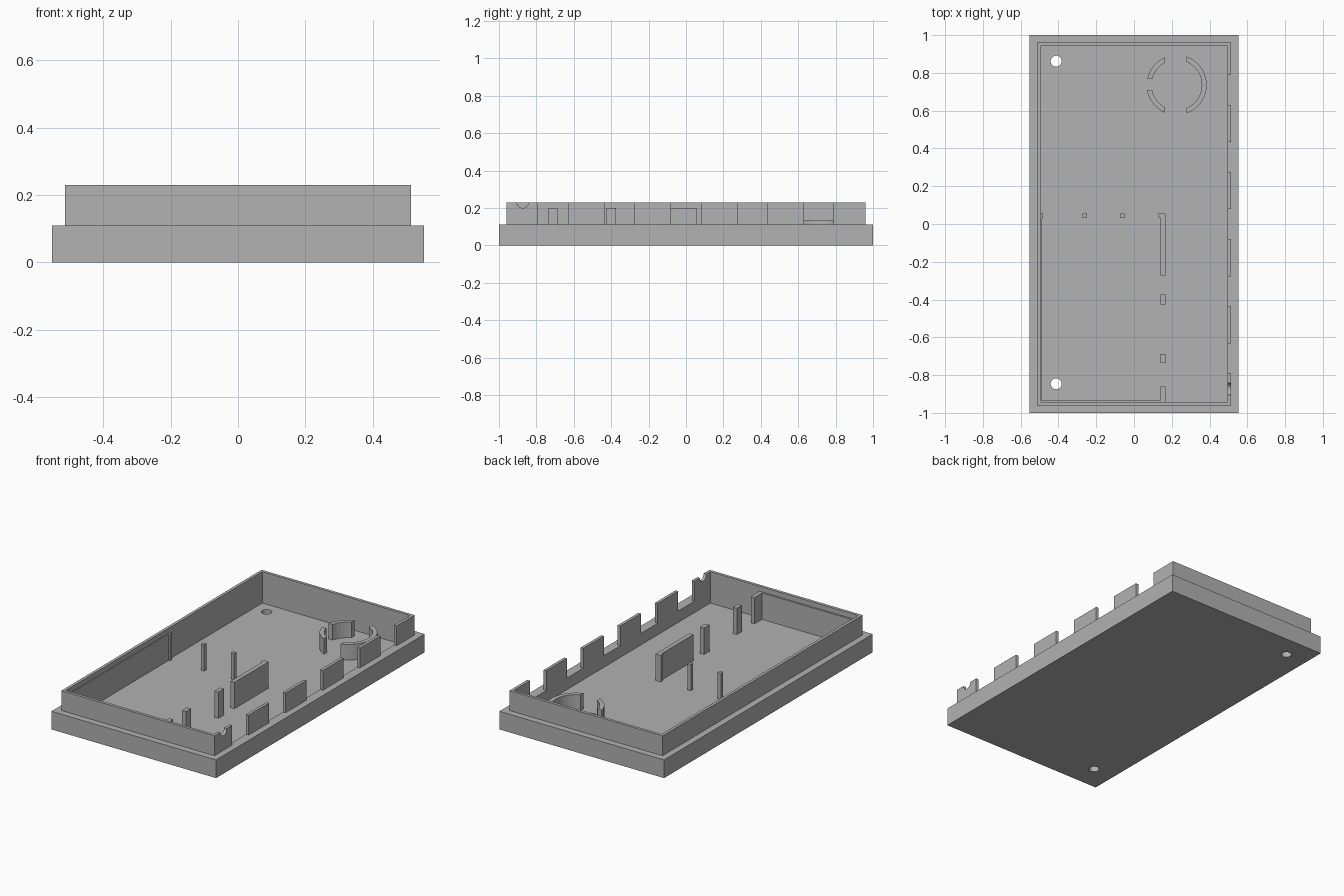
import bpy
import bmesh
import math

cube = bpy.data.objects.get("Cube")
if cube:
    bpy.data.objects.remove(cube, do_unlink=True)

grey = bpy.data.materials.new("plain grey")
grey.use_nodes = True
COLOUR = (0.445, 0.445, 0.445, 1)
grey.diffuse_color = COLOUR
grey.node_tree.nodes["Principled BSDF"].inputs["Base Color"].default_value = COLOUR

FLOOR, LEDGE, TOP = 0.04, 0.11, 0.23   # inside floor, outer step, rim top
SINK = FLOOR - 0.01                    # parts root slightly into the floor
POST_TOP = 0.2


def finish(name, bm):
    bmesh.ops.recalc_face_normals(bm, faces=bm.faces)
    mesh = bpy.data.meshes.new(name)
    bm.to_mesh(mesh)
    bm.free()
    mesh.materials.append(grey)
    obj = bpy.data.objects.new(name, mesh)
    bpy.context.collection.objects.link(obj)
    return obj


def loft(name, rings, closed=False):
    """Join equal-length point rings; cap the ends or close the loop."""
    bm = bmesh.new()
    loops = [[bm.verts.new(p) for p in ring] for ring in rings]
    n = len(loops[0])
    pairs = list(zip(loops, loops[1:]))
    if closed:
        pairs.append((loops[-1], loops[0]))
    else:
        bm.faces.new(loops[0])
        bm.faces.new(loops[-1])
    for a, b in pairs:
        for i in range(n):
            j = (i + 1) % n
            bm.faces.new((a[i], a[j], b[j], b[i]))
    return finish(name, bm)


def rect(x0, x1, y0, y1, z):
    return [(x0, y0, z), (x1, y0, z), (x1, y1, z), (x0, y1, z)]


def box(name, x0, x1, y0, y1, z0=SINK, z1=POST_TOP):
    return loft(name, [rect(x0, x1, y0, y1, z0), rect(x0, x1, y0, y1, z1)])


def circle(x, y, r, z, n=48):
    return [(x + r * math.cos(math.tau * i / n), y + r * math.sin(math.tau * i / n), z)
            for i in range(n)]


def cut(obj, cutters):
    """Subtract the cutters, bake the result and remove them."""
    for c in cutters:
        mod = obj.modifiers.new("cut", 'BOOLEAN')
        mod.operation = 'DIFFERENCE'
        mod.solver = 'EXACT'
        mod.object = c
    graph = bpy.context.evaluated_depsgraph_get()
    mesh = bpy.data.meshes.new_from_object(obj.evaluated_get(graph))
    obj.modifiers.clear()
    obj.data = mesh
    for c in cutters:
        bpy.data.objects.remove(c, do_unlink=True)


# Tray: stepped outer wall, thin rim and sunken floor
steps = [(0.553, 1.0, 0), (0.553, 1.0, LEDGE), (0.514, 0.96, LEDGE),
         (0.514, 0.96, TOP), (0.496, 0.942, TOP), (0.496, 0.942, FLOOR)]
tray = loft("tray", [rect(-x, x, -y, y, z) for x, y, z in steps])

# Five slots in the left wall, two screw holes, one cable notch
cutters = [box("slot", 0.48, 0.6, y - 0.079, y + 0.079, LEDGE, 0.3)
           for y in (-0.711, -0.357, 0, 0.355, 0.709)]
for y in (-0.846, 0.862):
    cutters.append(loft("hole", [circle(-0.412, y, 0.029, z) for z in (-0.05, 0.1)]))
notch = [[(x, -0.873 + dx, TOP + dz) for dx, dz, _ in circle(0, 0, 0.031, 0, 24)]
         for x in (0.48, 0.6)]
cutters.append(loft("notch", notch))
cut(tray, cutters)

# Round holder split into three arcs
CX, CY, RING_TOP = 0.226, 0.736, 0.135
holder = loft("round_holder", [circle(CX, CY, 0.159, SINK), circle(CX, CY, 0.159, RING_TOP),
                               circle(CX, CY, 0.133, RING_TOP), circle(CX, CY, 0.133, SINK)],
              closed=True)
cut(holder, [box("gap_wide", 0.164, 0.279, 0.5, 1.0, 0, 0.3),
             box("gap_side", 0.0, 0.2, 0.709, 0.768, 0, 0.3)])
for poly in holder.data.polygons:
    poly.use_smooth = False

# Row of slim posts across the middle
for i, x in enumerate((-0.492, -0.261, -0.06)):
    box(f"slim_post_{i + 1}", x - 0.011, x + 0.011, 0.033, 0.055)

# Partition wall with a corner lip, and the posts in line with it
box("partition_wall", 0.141, 0.167, -0.273, 0.055)
box("partition_lip", 0.131, 0.142, 0.033, 0.055)
for i, (y0, y1) in enumerate(((-0.426, -0.374), (-0.736, -0.688), (-0.942, -0.86))):
    box(f"partition_post_{i + 1}", 0.141, 0.167, y0, y1)

# Thin liners along the right and front walls
box("right_liner", -0.499, -0.49, -0.943, 0.035)
box("front_liner", -0.499, 0.142, -0.945, -0.931)
